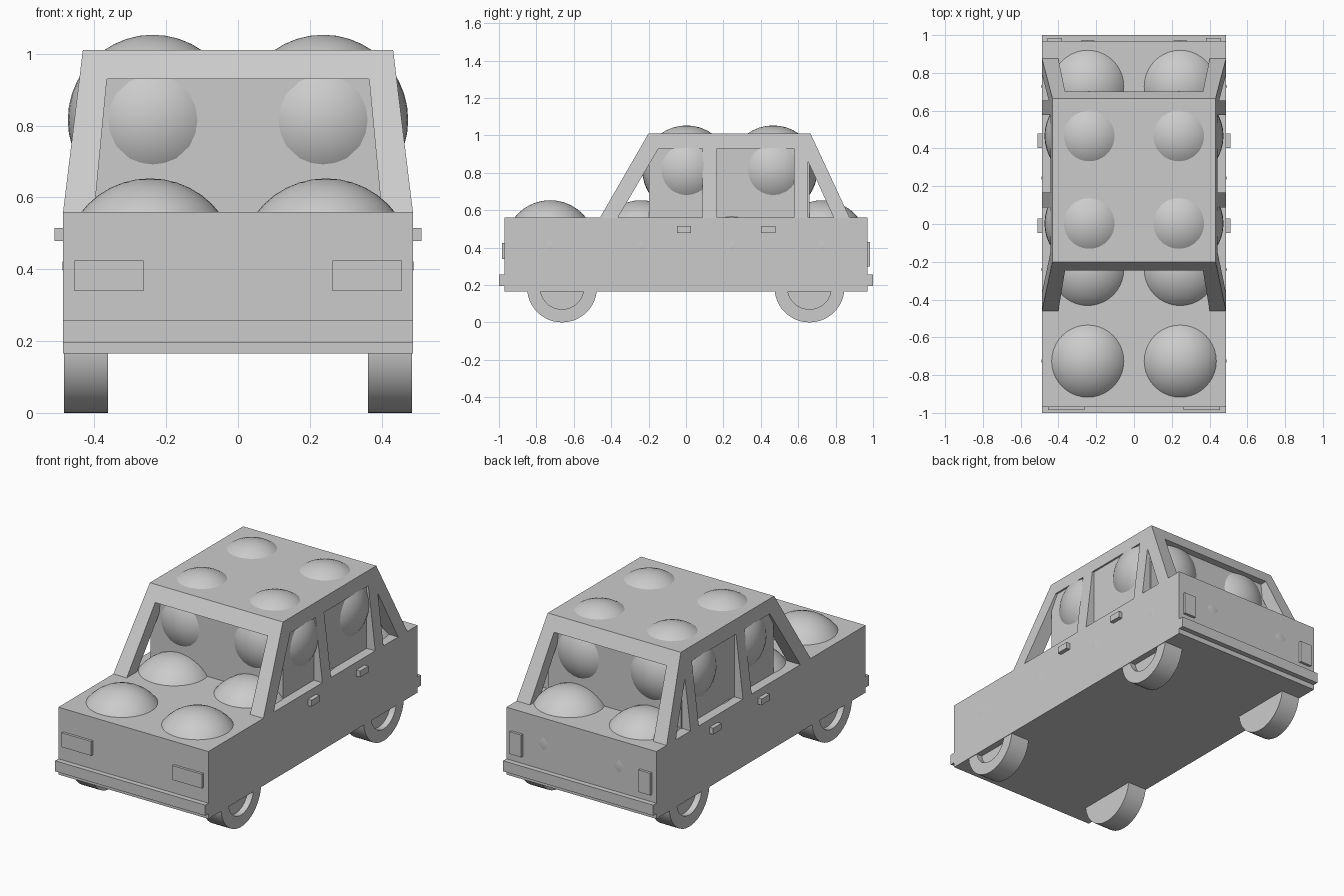
import bpy, bmesh, math
from mathutils import Vector

if "Cube" in bpy.data.objects:
    bpy.data.objects.remove(bpy.data.objects["Cube"])


def finish(name, bm, smooth=False):
    bmesh.ops.recalc_face_normals(bm, faces=bm.faces)
    me = bpy.data.meshes.new(name)
    bm.to_mesh(me)
    bm.free()
    ob = bpy.data.objects.new(name, me)
    bpy.context.collection.objects.link(ob)
    bpy.ops.object.select_all(action='DESELECT')
    bpy.context.view_layer.objects.active = ob
    ob.select_set(True)
    if smooth:
        bpy.ops.object.shade_smooth_by_angle(angle=math.radians(35))
    return ob


def loft(name, a, b):
    """Solid between two matching loops of 3D points."""
    bm = bmesh.new()
    va, vb = [bm.verts.new(p) for p in a], [bm.verts.new(p) for p in b]
    bm.faces.new(va)
    bm.faces.new(vb)
    n = len(va)
    for i in range(n):
        j = (i + 1) % n
        bm.faces.new((va[i], va[j], vb[j], vb[i]))
    return finish(name, bm)


def rect(x0, x1, y0, y1, z):
    return [(x0, y0, z), (x1, y0, z), (x1, y1, z), (x0, y1, z)]


def box(name, x0, x1, y0, y1, z0, z1):
    return loft(name, rect(x0, x1, y0, y1, z0), rect(x0, x1, y0, y1, z1))


def sphere(name, loc, r):
    bm = bmesh.new()
    bmesh.ops.create_uvsphere(bm, u_segments=40, v_segments=20, radius=r)
    bmesh.ops.translate(bm, verts=bm.verts, vec=loc)
    return finish(name, bm, True)


def wheel(name, side, y):
    """Lathed tyre with a recessed hub on the outer side."""
    r, hub, xi, xo = 0.187, 0.117, 0.362, 0.484
    profile = [(xi, 0), (xi, r), (xo, r), (xo, hub), (xo - 0.035, hub), (xo - 0.035, 0)]
    bm = bmesh.new()
    vs = [bm.verts.new((side * x, y, r + h)) for x, h in profile]
    es = [bm.edges.new(p) for p in zip(vs, vs[1:])]
    bmesh.ops.spin(bm, geom=vs + es, cent=(0, y, r), axis=(1, 0, 0),
                   angle=math.tau, steps=48)
    bmesh.ops.remove_doubles(bm, verts=bm.verts, dist=1e-4)
    return finish(name, bm, True)


# Lower body, bumpers
W, L, Z0, Z1, ROOF = 0.487, 0.97, 0.165, 0.56, 1.011
box("body", -W, W, -L, L, Z0, Z1)
box("front_bumper", -W, W, -1.0, -L + 0.01, 0.195, 0.257)
box("rear_bumper", -W, W, L - 0.01, 1.0, 0.195, 0.257)

# Cabin frame: tapered block with window openings cut through both ways
frame = loft("cabin_frame", rect(-W, W, -0.46, 0.875, Z1),
             rect(-0.432, 0.432, -0.2, 0.665, ROOF))
side_windows = [
    [(-0.147, 0.93), (-0.400, 0.50), (0.087, 0.50), (0.087, 0.93)],
    [(0.167, 0.93), (0.167, 0.50), (0.577, 0.50), (0.577, 0.93)],
    [(0.653, 0.86), (0.653, 0.50), (0.817, 0.50)],
]
cutters = [loft("window_cutter", [(-1, y, z) for y, z in w], [(1, y, z) for y, z in w])
           for w in side_windows]
screen = [(-0.365, 0.93), (-0.406, 0.50), (0.406, 0.50), (0.365, 0.93)]
cutters.append(loft("screen_cutter", [(x, -1, z) for x, z in screen],
                    [(x, 1.2, z) for x, z in screen]))
bpy.context.view_layer.objects.active = frame
for c in cutters:
    m = frame.modifiers.new("cut", 'BOOLEAN')
    m.operation, m.solver, m.object = 'DIFFERENCE', 'EXACT', c
    bpy.ops.object.modifier_apply(modifier=m.name)
    bpy.data.objects.remove(c)

# Upright block inside the frame
box("cabin_core", -0.431, 0.431, -0.198, 0.66, 0.55, 1.0)

# Parts repeated on both sides
for s, tag in ((-1, "left"), (1, "right")):
    # Large balls packed in the body, smaller ones in the cabin
    for i in range(4):
        sphere(f"body_ball_{tag}_{i}", Vector((s * 0.245, -0.726 + 0.485 * i, 0.409)), 0.244)
    for i in range(2):
        sphere(f"cabin_ball_{tag}_{i}", Vector((s * 0.237, 0.003 + 0.463 * i, 0.816)), 0.237)
    # Wheels
    wheel(f"front_wheel_{tag}", s, -0.663)
    wheel(f"rear_wheel_{tag}", s, 0.66)
    # Door handles
    for i, y in enumerate((-0.01, 0.44)):
        a, b = sorted((s * 0.48, s * 0.511))
        box(f"door_handle_{tag}_{i}", a, b, y - 0.038, y + 0.038, 0.478, 0.515)
    # Lights
    a, b = sorted((s * 0.263, s * 0.455))
    box(f"headlight_{tag}", a, b, -0.985, -L + 0.01, 0.34, 0.424)
    a, b = sorted((s * 0.38, s * 0.457))
    box(f"tail_light_{tag}", a, b, L - 0.01, 0.985, 0.30, 0.43)
